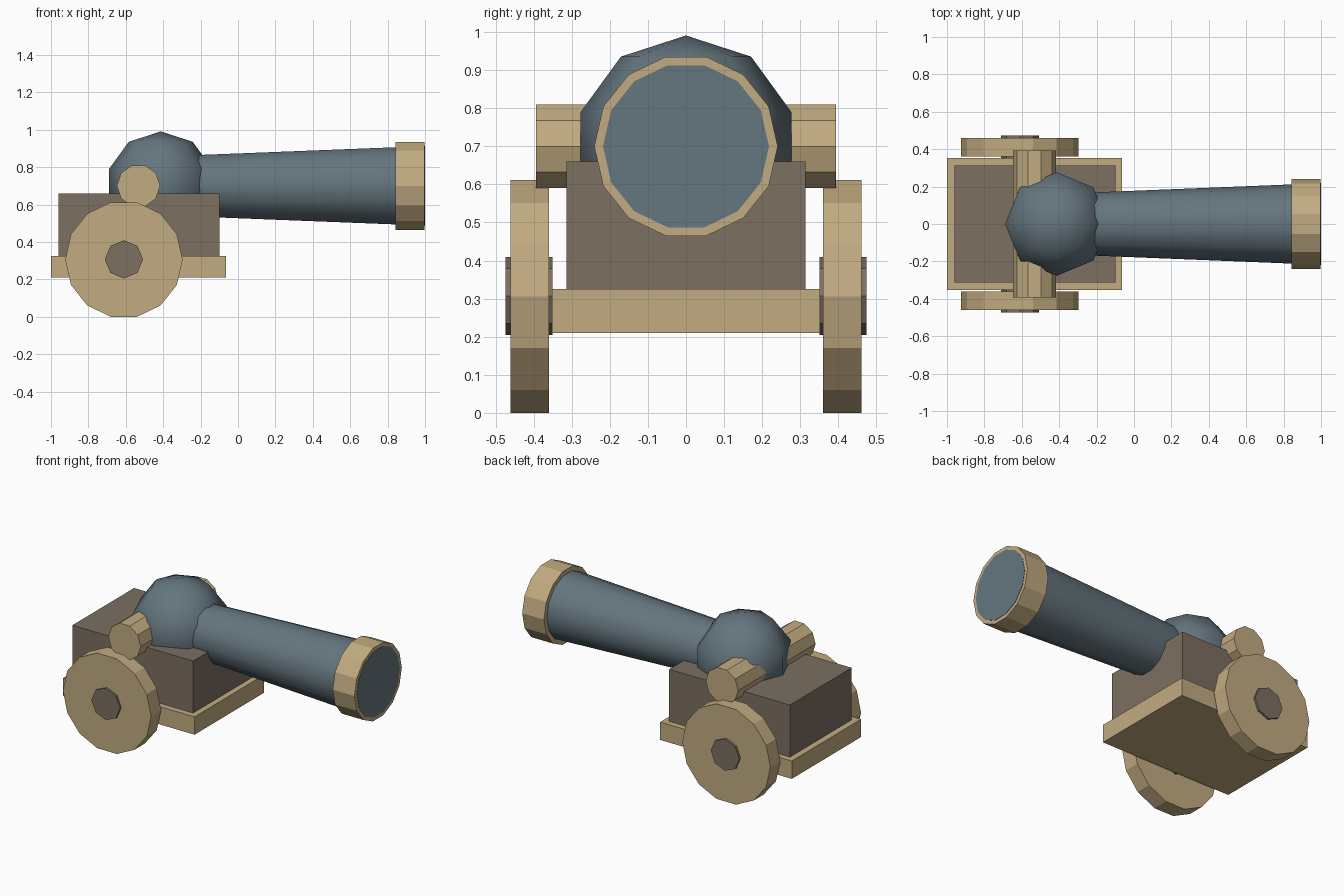
import bpy, math
from mathutils import Matrix

if "Cube" in bpy.data.objects:
    bpy.data.objects.remove(bpy.data.objects["Cube"])


def material(name, rgb):
    m = bpy.data.materials.new(name)
    m.diffuse_color = (*rgb, 1)
    m.use_nodes = True
    m.node_tree.nodes["Principled BSDF"].inputs["Base Color"].default_value = m.diffuse_color
    return m


WOOD = material("light_wood", (0.54, 0.41, 0.22))
BROWN = material("dark_wood", (0.20, 0.16, 0.12))
STEEL = material("blue_steel", (0.13, 0.18, 0.21))


def finish(name, mat, smooth=False):
    ob = bpy.context.object
    ob.name = name
    ob.data.materials.append(mat)
    if smooth:
        bpy.ops.object.shade_smooth_by_angle(angle=math.radians(50))
    return ob


def box(name, x0, x1, half_y, z0, z1, mat):
    bpy.ops.mesh.primitive_cube_add(size=1)
    ob = finish(name, mat)
    ob.data.transform(Matrix.Translation(((x0 + x1) / 2, 0, (z0 + z1) / 2))
                      @ Matrix.Diagonal((x1 - x0, 2 * half_y, z1 - z0, 1)))


def disc_y(name, n, r, x, z, y0, y1, mat, turn=0):
    # cylinder along y, with a corner on the x axis unless turned
    bpy.ops.mesh.primitive_cone_add(vertices=n, radius1=r, radius2=r, depth=y1 - y0)
    ob = finish(name, mat)
    ob.data.transform(Matrix.Translation((x, (y0 + y1) / 2, z))
                      @ Matrix.Rotation(math.pi / 2, 4, 'X')
                      @ Matrix.Rotation(math.pi / 2 + turn, 4, 'Z'))


def tube_x(name, n, r0, r1, x0, x1, z, mat, smooth=False):
    # tapered cylinder along x, with a corner on the y axis
    bpy.ops.mesh.primitive_cone_add(vertices=n, radius1=r0, radius2=r1, depth=x1 - x0)
    ob = finish(name, mat, smooth)
    ob.data.transform(Matrix.Translation(((x0 + x1) / 2, 0, z))
                      @ Matrix.Rotation(math.pi / 2, 4, 'Y'))


# Carriage
box("carriage_base", -1.0, -0.063, 0.352, 0.21, 0.325, WOOD)
box("carriage_body", -0.96, -0.10, 0.314, 0.325, 0.66, BROWN)

# Wheels and hubs on both sides
for side, a, b, h0, h1 in (("left", 0.36, 0.461, 0.35, 0.474),
                           ("right", -0.461, -0.36, -0.474, -0.35)):
    disc_y(side + "_wheel", 14, 0.314, -0.61, 0.306, a, b, WOOD)
    disc_y(side + "_hub", 8, 0.102, -0.61, 0.307, h0, h1, BROWN)

# Pivot bar through the breech
disc_y("pivot_bar", 10, 0.1155, -0.532, 0.70, -0.394, 0.394, WOOD)

# Round breech
bpy.ops.mesh.primitive_uv_sphere_add(segments=8, ring_count=5, radius=0.291)
breech = finish("breech_ball", STEEL)
bpy.ops.object.shade_smooth()
breech.data.transform(Matrix.Translation((-0.413, 0, 0.70)))

# Flaring barrel and muzzle collar (barrel cap sits just proud of the collar)
tube_x("barrel", 14, 0.164, 0.218, -0.34, 1.0, 0.70, STEEL, True)
tube_x("muzzle_collar", 14, 0.241, 0.241, 0.843, 0.998, 0.70, WOOD)
